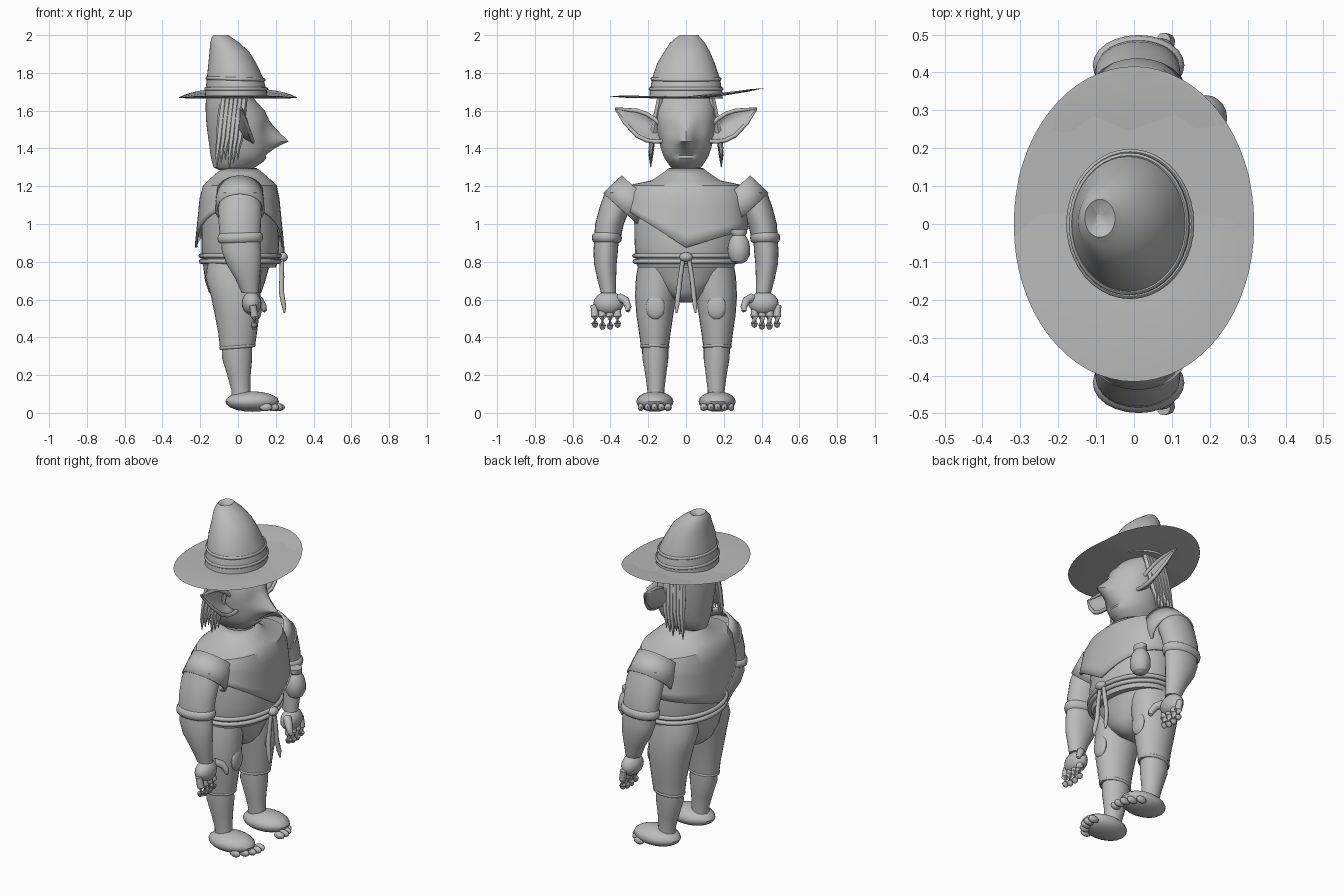
import bpy, bmesh, math
from mathutils import Vector, Matrix

grey = bpy.data.materials.new("plain_grey")
grey.diffuse_color = (0.5, 0.5, 0.5, 1)


def finish(name, bm, angle=30, thick=0):
    bmesh.ops.recalc_face_normals(bm, faces=bm.faces)
    me = bpy.data.meshes.new(name)
    bm.to_mesh(me)
    bm.free()
    ob = bpy.data.objects.new(name, me)
    bpy.context.collection.objects.link(ob)
    me.materials.append(grey)
    bpy.ops.object.select_all(action='DESELECT')
    ob.select_set(True)
    bpy.context.view_layer.objects.active = ob
    bpy.ops.object.shade_smooth_by_angle(angle=math.radians(angle))
    if thick:
        m = ob.modifiers.new("thickness", 'SOLIDIFY')
        m.thickness, m.offset = thick, 0
    return ob


def skin(rows, closed=True, caps=False):
    """Bridge rows of points into a surface."""
    bm = bmesh.new()
    vs = [[bm.verts.new(p) for p in r] for r in rows]
    n = len(rows[0])
    for a, b in zip(vs, vs[1:]):
        for i in range(n if closed else n - 1):
            j = (i + 1) % n
            bm.faces.new((a[i], a[j], b[j], b[i]))
    if caps:
        bm.faces.new(vs[0])
        bm.faces.new(vs[-1])
    return bm


def loft(name, rings, n=24, angle=30, shape=None):
    """Stack of ellipses: (cx, cy, z, rx, ry)."""
    rows = []
    for cx, cy, z, rx, ry in rings:
        row = []
        for i in range(n):
            a = 2 * math.pi * i / n
            p = Vector((cx + rx * math.cos(a), cy + ry * math.sin(a), z))
            row.append(shape(p) if shape else p)
        rows.append(row)
    return finish(name, skin(rows, caps=True), angle)


def hoop(name, c, rx, ry, m, mz=None, tilt=0.0, n=40):
    """Elliptical band around the z axis, tilted along x."""
    rows = []
    for i in range(n + 1):
        a = 2 * math.pi * i / n
        row = []
        for k in range(8):
            b = 2 * math.pi * k / 8
            r = m * math.cos(b)
            x = (rx + r) * math.cos(a)
            row.append((c[0] + x, c[1] + (ry + r) * math.sin(a),
                        c[2] + (mz or m) * math.sin(b) + tilt * x))
        rows.append(row)
    bm = skin(rows)
    bmesh.ops.remove_doubles(bm, verts=bm.verts, dist=1e-5)
    return finish(name, bm, 50)


def ball(name, c, r, pitch=0.0, seg=20):
    bm = bmesh.new()
    bmesh.ops.create_uvsphere(bm, u_segments=seg, v_segments=seg // 2, radius=1,
                              matrix=Matrix.Translation(c) @ Matrix.Rotation(pitch, 4, 'X') @ Matrix.Diagonal((*r, 1)))
    return finish(name, bm, 40)


def rod(name, pts, radii, n=10, flat=1.0):
    """Tapered tube along points."""
    rows = []
    for i, p in enumerate(pts):
        d = Vector(pts[min(i + 1, len(pts) - 1)]) - Vector(pts[max(i - 1, 0)])
        q = d.to_track_quat('Z', 'X')
        rows.append([Vector(p) + q @ Vector((radii[i] * math.cos(t), radii[i] * flat * math.sin(t), 0))
                     for t in (2 * math.pi * k / n for k in range(n))])
    return finish(name, skin(rows, caps=True), 50)


# Hat
loft("hat_crown", [(-.01, 0, 1.665, .165, .195), (-.01, 0, 1.70, .163, .192), (-.015, 0, 1.77, .15, .18),
                   (-.03, 0, 1.85, .127, .153), (-.045, .005, 1.91, .106, .122), (-.07, .008, 1.96, .077, .092),
                   (-.085, .012, 1.985, .055, .065), (-.09, .015, 2.0, .04, .05),
                   (-.09, .015, 1.98, .01, .012)], 40)
hoop("lower_hat_band", (-.01, 0, 1.715), .162, .191, .007, .009)
hoop("upper_hat_band", (-.013, 0, 1.768), .152, .181, .007, .009, -.03)
rows = []
for f in (.02, .3, .55, .8, 1):
    row = []
    for i in range(64):
        a = math.pi * i / 32
        y = .41 * f * math.sin(a)
        row.append((.317 * f * math.cos(a), y, 1.67 + .16 * max(0, y - .1) + .02 * max(0, -y - .1)))
    rows.append(row)
finish("hat_brim", skin(rows, caps=True), 40, .012)


# Head with pulled nose, sunken eyes and mouth crease
def face(p):
    if p.x > .03:
        w = math.exp(-(p.y / .042) ** 2)
        dz = p.z - 1.437
        p.x += w * .1 * max(0, 1 - abs(dz) / (.11 if dz > 0 else .06)) ** 1.3
        for s in (-1, 1):
            p.x -= .014 * math.exp(-((p.y - s * .07) / .04) ** 2 - ((p.z - 1.51) / .03) ** 2)
        p.x -= .012 * math.exp(-((p.z - 1.362) / .01) ** 2) * math.exp(-(p.y / .07) ** 2)
    return p


prof = [(1.285, -.10, .06, .06), (1.30, -.13, .09, .08), (1.33, -.138, .135, .102), (1.35, -.143, .153, .114),
        (1.362, -.145, .158, .12), (1.375, -.147, .162, .125), (1.40, -.15, .165, .133), (1.42, -.153, .167, .138),
        (1.437, -.155, .168, .142), (1.455, -.158, .17, .145), (1.48, -.161, .172, .149), (1.51, -.165, .172, .154),
        (1.55, -.169, .165, .157), (1.60, -.171, .142, .157), (1.64, -.171, .105, .153), (1.68, -.165, .07, .147)]
loft("head", [((a + b) / 2, 0, z, (b - a) / 2, w) for z, a, b, w in prof], 48, 40, face)

for s, side in ((-1, "right"), (1, "left")):
    # Pointed cupped ear
    up = [(.11, 1.50), (.165, 1.555), (.21, 1.583), (.26, 1.60), (.32, 1.606), (.376, 1.613)]
    lo = [(.11, 1.44), (.165, 1.436), (.21, 1.443), (.26, 1.468), (.325, 1.535), (.373, 1.606)]
    rows = []
    for k, (u, l) in enumerate(zip(up, lo)):
        row = []
        for j in range(9):
            t = j / 8
            y, z = u[0] + (l[0] - u[0]) * t, u[1] + (l[1] - u[1]) * t
            bow = .055 * (1 - (2 * t - 1) ** 2) * (1 - k / 5)
            row.append((.075 - .35 * (z - 1.44) - bow, s * y, z))
        rows.append(row)
    finish(side + "_ear", skin(rows, False), 60, .012)
    for nm, edge in (("upper", up), ("lower", lo)):
        rod(f"{side}_ear_{nm}_rim", [(.077 - .35 * (z - 1.44), s * y, z) for y, z in edge],
            [.011] * 4 + [.009, .004], 8)

    # Hair locks hanging behind the ear
    for i in range(6):
        x = -.105 + .022 * i
        low = 1.30 + .02 * (i % 3)
        rod(f"{side}_hair_lock_{i}", [(x + .03, s * .135, 1.68), (x + .015, s * .158, 1.56), (x + .005, s * .178, 1.45),
                                      (x - .004, s * .186, low + .06), (x - .006, s * .187, low)],
            [.017, .02, .017, .012, .002], 6)

    # Shoulder sleeve
    ax = Vector((0, s * .67, -.74))
    c = Vector((.01, s * .25, 1.175))
    rows = []
    for d, r in ((0, .115), (.07, .121), (.135, .125)):
        q = ax.to_track_quat('Z', 'X')
        rows.append([c + ax * d + q @ Vector((r * math.cos(a), r * math.sin(a), 0))
                     for a in (math.pi * k / 12 for k in range(24))])
    finish(side + "_shoulder_sleeve", skin(rows), 40, .014)

    # Arm, cuff and forearm
    loft(side + "_upper_arm", [(.01, s * .335, 1.19, .06, .05), (.01, s * .35, 1.165, .10, .08),
                               (.01, s * .375, 1.09, .115, .082), (.01, s * .405, 1.0, .112, .076),
                               (.012, s * .417, .92, .108, .07)])
    hoop(side + "_elbow_cuff", (.012, s * .419, .927), .107, .066, .014, .026, .03, 24)
    loft(side + "_forearm", [(.013, s * .42, .93, .103, .064), (.018, s * .425, .86, .104, .065),
                             (.03, s * .427, .79, .092, .06), (.05, s * .42, .71, .064, .05),
                             (.065, s * .41, .635, .045, .04)])
    # Hand, fingers and thumb
    ball(side + "_palm", (.072, s * .41, .58), (.052, .08, .062))
    for i in range(4):
        y = .362 + .04 * i
        low = .455 - .012 * math.sin(math.pi * i / 3)
        rod(f"{side}_finger_{i}", [(.078, s * (y + .005), .57), (.088, s * y, .51), (.088, s * y, low + .02),
                                   (.084, s * y, low + .004), (.083, s * y, low - .004)], [.018, .021, .019, .014, .004])
    rod(side + "_thumb", [(.085, s * .35, .61), (.115, s * .32, .595), (.135, s * .306, .56),
                          (.14, s * .308, .54), (.14, s * .309, .533)], [.024, .022, .018, .013, .004])

    # Leg, trouser hem, knee patch
    loft(side + "_thigh", [(-.02, s * .14, .80, .14, .11), (-.025, s * .15, .72, .147, .115),
                           (-.012, s * .16, .62, .132, .11), (-.005, s * .165, .52, .118, .098),
                           (-.002, s * .165, .42, .102, .083), (-.003, s * .165, .35, .093, .074)])
    hoop(side + "_trouser_hem", (-.003, s * .165, .35), .088, .07, .008, .009, .08, 24)
    loft(side + "_calf", [(-.005, s * .163, .36, .08, .07), (-.005, s * .162, .29, .08, .069),
                          (.005, s * .16, .20, .062, .055), (.015, s * .16, .12, .05, .045), (.015, s * .16, .08, .05, .045)])
    ball(side + "_knee_patch", (.106, s * .162, .56), (.02, .05, .065))
    # Foot and toes
    ball(side + "_foot", (.075, s * .165, .06), (.142, .098, .054))
    for i in range(5):
        y = .095 + .036 * i
        ball(f"{side}_toe_{i}", (.215 - .011 * (i - .8) ** 2 * .6, s * y, .03),
             (.034, .02 - .001 * i, .021), 0, 12)

# Torso and pelvis
loft("torso", [(.01, 0, .77, .19, .255), (.01, 0, .80, .203, .266), (.012, 0, .9, .206, .272),
               (.005, 0, 1.05, .2, .275), (0, 0, 1.19, .17, .25)], 32)
loft("pelvis", [(0, 0, .82, .19, .25), (-.01, 0, .76, .172, .24), (-.015, 0, .70, .16, .2),
                (-.015, 0, .64, .14, .13), (-.01, 0, .60, .10, .075), (-.01, 0, .585, .05, .03)], 32, 40)

# Poncho with pointed front and back
rows = []
N = 64
for k in range(9):
    row = []
    for i in range(N):
        a = 2 * math.pi * i / N
        cx, sy = math.cos(a), math.sin(a)
        if k < 4:
            rx, ry, z = ((.085, .085, 1.292), (.12, .12, 1.265), (.165, .18, 1.225), (.19, .305, 1.2))[k]
            p = (.01 + rx * cx, ry * sy, z)
        else:
            t = (k - 3) / 5
            ex = math.copysign(abs(cx) ** .8, cx)
            y = (.305 + .02 * t) * math.copysign(abs(sy) ** .9, sy)
            hem = .875 + (.3 if y > 0 else .64) * abs(y)
            p = (.008 + (.2 + .03 * t) * ex, y, 1.195 + (hem - 1.195) * t)
        row.append(p)
    rows.append(row)
finish("poncho", skin(rows), 35, .012)
ball("poncho_button", (.155, 0, 1.222), (.028, .034, .018))
loft("neck", [(0, 0, 1.2, .085, .085), (0, 0, 1.33, .075, .075)])

# Rope belt with knot and hanging ends
hoop("belt_upper", (.012, 0, .832), .208, .272, .013)
hoop("belt_lower", (.012, 0, .802), .207, .27, .013)
ball("belt_knot", (.238, 0, .825), (.026, .035, .025))
for s in (-1, 1):
    rod("belt_end_" + ("left" if s > 0 else "right"),
        [(.232, s * .015, .82), (.232, s * .03, .72), (.23, s * .04, .64), (.242, s * .048, .57), (.247, s * .05, .53)],
        [.011, .013, .014, .013, .005], 8)

# Gourd flask at the left hip
loft("gourd_flask", [(.19, .28, .792, .02, .02), (.19, .28, .805, .04, .042), (.19, .28, .835, .055, .058),
                     (.19, .28, .875, .056, .06), (.19, .28, .915, .046, .05), (.19, .28, .94, .03, .034),
                     (.19, .28, .95, .034, .042), (.19, .28, .97, .034, .042)], 20)
